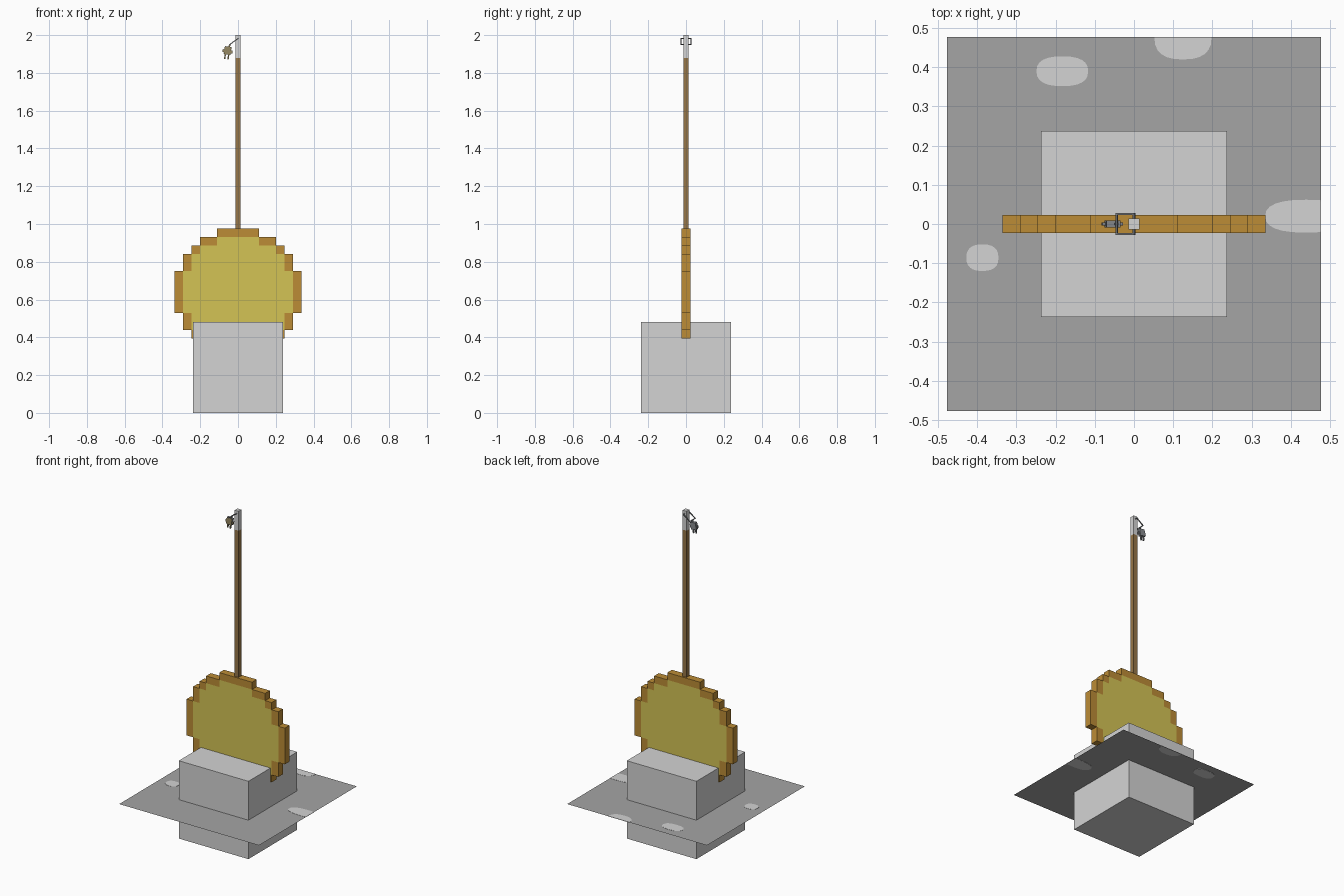
import bpy, bmesh, math
from mathutils import Matrix, Vector

cube = bpy.data.objects.get("Cube")
if cube:
    bpy.data.objects.remove(cube, do_unlink=True)


def material(name, rgb):
    """Flat colour from sRGB bytes."""
    col = [((v / 255 + 0.055) / 1.055) ** 2.4 for v in rgb] + [1]
    m = bpy.data.materials.new(name)
    m.use_nodes = True
    m.diffuse_color = col
    m.node_tree.nodes["Principled BSDF"].inputs["Base Color"].default_value = col
    return m


LIGHT = material("light_grey", (212, 212, 212))
FLOOR = material("floor_grey", (165, 165, 165))
YELLOW = material("yellow", (212, 196, 85))
ORANGE = material("orange", (188, 140, 54))
BROWN = material("brown", (150, 118, 72))
STEEL = material("steel_grey", (135, 138, 142))
TAN = material("dull_tan", (150, 136, 98))


def finish(name, bm, *mats):
    bmesh.ops.recalc_face_normals(bm, faces=bm.faces)
    me = bpy.data.meshes.new(name)
    bm.to_mesh(me)
    bm.free()
    for m in mats:
        me.materials.append(m)
    ob = bpy.data.objects.new(name, me)
    bpy.context.collection.objects.link(ob)
    return ob


def box(name, centre, size, *mats, tilt=0):
    bm = bmesh.new()
    mat = Matrix.Translation(centre) @ Matrix.Rotation(tilt, 4, 'Y') @ Matrix.Diagonal((*size, 1))
    bmesh.ops.create_cube(bm, size=1, matrix=mat)
    return finish(name, bm, *mats)


# Pedestal block
B = 0.475
box("base_block", (0, 0, 0.24), (B, B, 0.48), LIGHT)

# Thin floor sheet through the middle of the block
H, FZ = 0.477, 0.24
bm = bmesh.new()
bmesh.ops.create_grid(bm, x_segments=1, y_segments=1, size=H, matrix=Matrix.Translation((0, 0, FZ)))
finish("floor_sheet", bm, FLOOR)


# Pale rounded patches, clipped at the sheet border
def patch(i, cx, cy, rx, ry):
    bm = bmesh.new()
    bmesh.ops.create_circle(bm, cap_ends=True, segments=24, radius=1)
    for v in bm.verts:
        x, y = (math.copysign(abs(c) ** 0.8, c) for c in v.co.xy)
        v.co = (max(-H, min(H, cx + rx * x)), max(-H, min(H, cy + ry * y)), FZ - 0.001)
    bmesh.ops.remove_doubles(bm, verts=bm.verts, dist=0.0005)
    face = bmesh.ops.extrude_face_region(bm, geom=bm.faces[:])
    for v in face["geom"]:
        if isinstance(v, bmesh.types.BMVert):
            v.co.z += 0.002
    finish(f"floor_patch_{i}", bm, LIGHT)


for i, p in enumerate([(-0.183, 0.39, 0.066, 0.038), (0.125, 0.477, 0.073, 0.057),
                       (0.44, 0.02, 0.105, 0.042), (-0.387, -0.086, 0.041, 0.034)]):
    patch(i, *p)

# Blocky disc: square cells, yellow inside, orange rim
half = [2, 4, 5, 6, 6, 7, 7, 7]
half += half[-2::-1]
P, T, DZ = 0.0447, 0.0225, 0.64
cells = {(c, r - 7) for r, w in enumerate(half) for c in range(-w, w + 1)}
around = [(1, 0), (0, 1), (-1, 0), (0, -1)]
bm = bmesh.new()


def quad(pts, index):
    f = bm.faces.new([bm.verts.new((x * P, y, DZ + z * P)) for x, y, z in pts])
    f.material_index = index


for c, r in sorted(cells):
    missing = [d for d in around if (c + d[0], r + d[1]) not in cells]
    square = [(c - 0.5, r - 0.5), (c + 0.5, r - 0.5), (c + 0.5, r + 0.5), (c - 0.5, r + 0.5)]
    for y in (-T, T):
        quad([(x, y, z) for x, z in square], 1 if missing else 0)
    for dx, dz in missing:
        a = (c + dx / 2 - dz / 2, r + dz / 2 + dx / 2)
        b = (c + dx / 2 + dz / 2, r + dz / 2 - dx / 2)
        quad([(a[0], -T, a[1]), (b[0], -T, b[1]), (b[0], T, b[1]), (a[0], T, a[1])], 1)
bmesh.ops.remove_doubles(bm, verts=bm.verts, dist=0.0005)
finish("disc", bm, YELLOW, ORANGE)

# Pole and its pale tip
W = 0.027
box("pole", (0, 0, 1.42), (W, W, 0.92), BROWN)
box("pole_tip", (0, 0, 1.94), (W, W, 0.12), LIGHT)

# Sloped square ring hooked over the tip
R = 0.005
high, low = Vector((0, 0, 1.982)), Vector((-0.044, 0, 1.95))
slope = -math.atan2(high.z - low.z, high.x - low.x)
for side, y in (("left", 0.026), ("right", -0.026)):
    mid = (high + low) / 2
    box(f"ring_side_{side}", (mid.x, y, mid.z), ((high - low).length, R, R), STEEL, tilt=slope)
for name, p in (("high", high), ("low", low)):
    box(f"ring_bar_{name}", p, (R, 0.057, R), STEEL, tilt=slope)

# Small hanging figure: tan front, grey elsewhere
LEAN = 0.15
hang = Matrix.Translation((-0.055, 0, 1.918)) @ Matrix.Rotation(LEAN, 4, 'Y')


def part(name, centre, size):
    ob = box(name, hang @ Vector(centre), size, STEEL, TAN, tilt=LEAN)
    for f in ob.data.polygons:
        f.material_index = int(f.normal.y < -0.9)


part("figure_body", (0, 0, 0), (0.036, 0.018, 0.042))
part("figure_loop", (0.006, 0, 0.026), (0.008, 0.006, 0.014))
for side, s in (("left", 1), ("right", -1)):
    part(f"figure_arm_{side}", (s * 0.022, 0, -0.004), (0.009, 0.008, 0.016))
    part(f"figure_leg_{side}", (s * 0.009, 0, -0.033), (0.007, 0.008, 0.025))
